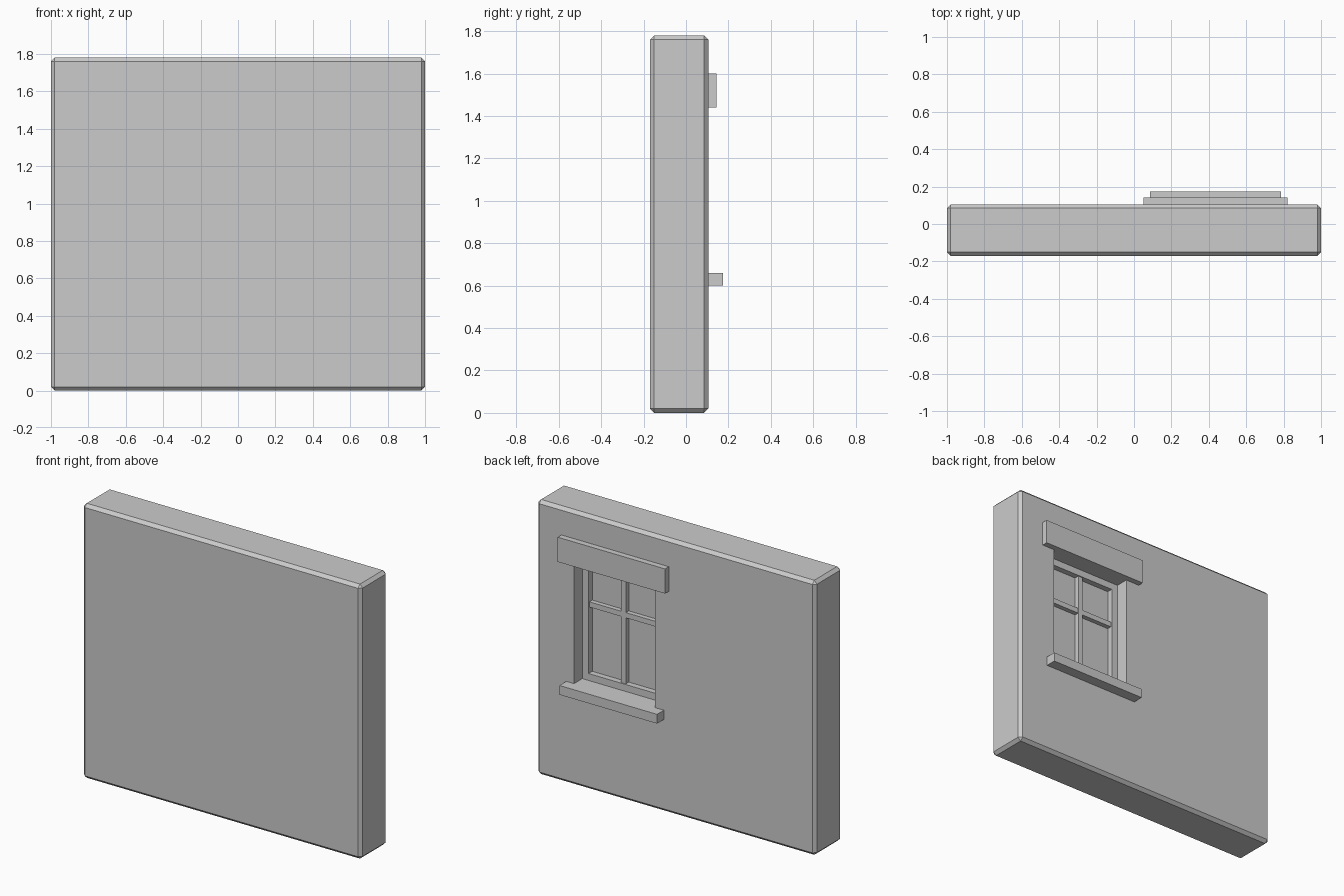
import bpy

cube = bpy.data.objects.get("Cube")
if cube:
    bpy.data.objects.remove(cube, do_unlink=True)

grey = bpy.data.materials.new("plain_grey")
grey.use_nodes = True
COLOUR = (0.6, 0.6, 0.6, 1)
grey.diffuse_color = COLOUR
grey.node_tree.nodes["Principled BSDF"].inputs["Base Color"].default_value = COLOUR


def box(name, x, y, z):
    """Box spanning the given (low, high) range on each axis."""
    bpy.ops.mesh.primitive_cube_add(size=1, location=[sum(r) / 2 for r in (x, y, z)])
    ob = bpy.context.object
    ob.name = name
    ob.scale = [r[1] - r[0] for r in (x, y, z)]
    bpy.ops.object.transform_apply(location=False, rotation=False, scale=True)
    ob.data.materials.append(grey)
    return ob


# Window opening limits
LEFT, RIGHT, LOW, HIGH = 0.15, 0.73, 0.66, 1.44
MID = (LEFT + RIGHT) / 2
BACK = 0.105          # outer face of the wall
FRAME = (-0.03, 0.02)  # depth of the window frame
RAIL, BAR = 0.045, 0.017

# Wall slab with chamfered edges and a window recess
wall = box("wall", (-1, 1), (-0.17, BACK), (0, 1.78))
bevel = wall.modifiers.new("chamfer", "BEVEL")
bevel.width = 0.02
bevel.segments = 1
cutter = box("opening_cutter", (LEFT, RIGHT), (-0.025, 0.3), (LOW, HIGH))
cutter.hide_render = True
cutter.hide_viewport = True
cut = wall.modifiers.new("opening", "BOOLEAN")
cut.operation = "DIFFERENCE"
cut.solver = "EXACT"
cut.object = cutter
bpy.context.view_layer.objects.active = wall
for name in ("chamfer", "opening"):
    bpy.ops.object.modifier_apply(modifier=name)
bpy.data.objects.remove(cutter, do_unlink=True)

# Lintel and sill
box("lintel", (0.05, 0.82), (BACK - 0.02, 0.143), (HIGH, 1.6))
box("sill", (0.085, 0.785), (BACK - 0.02, 0.175), (0.6, LOW))

# Window frame, glazing bars and glass
box("left_stile", (RIGHT - RAIL, RIGHT), FRAME, (LOW, HIGH))
box("right_stile", (LEFT, LEFT + RAIL), FRAME, (LOW, HIGH))
box("top_rail", (LEFT + RAIL, RIGHT - RAIL), FRAME, (HIGH - RAIL, HIGH))
box("bottom_rail", (LEFT + RAIL, RIGHT - RAIL), FRAME, (LOW, LOW + RAIL))
box("upright_bar", (MID - BAR, MID + BAR), (-0.03, 0.013), (LOW, HIGH))
box("cross_bar", (LEFT, RIGHT), (-0.03, 0.012), (1.15 - BAR, 1.15 + BAR))
box("glass", (LEFT, RIGHT), (-0.026, -0.018), (LOW, HIGH))
